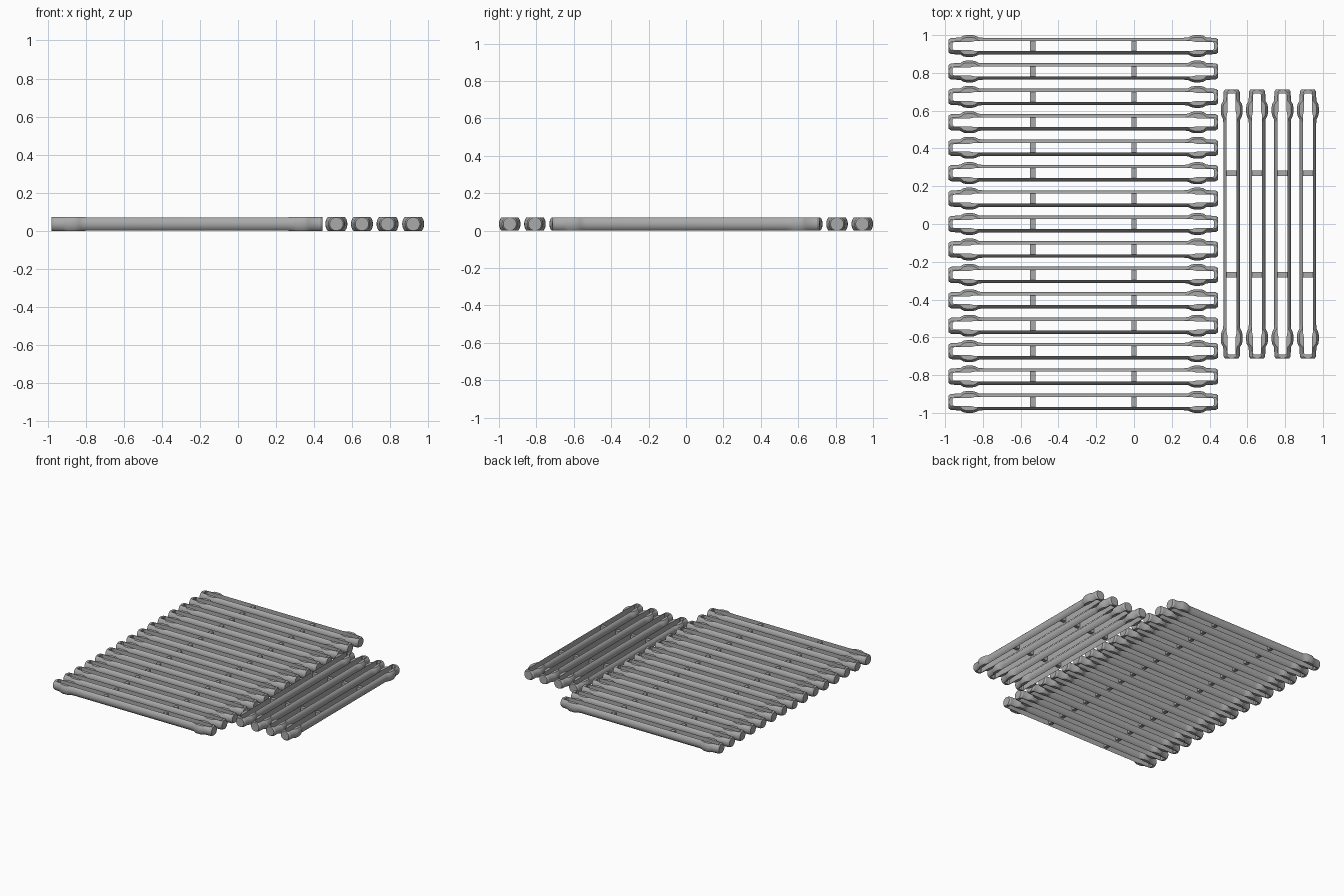
import bpy, bmesh, math
from mathutils import Matrix, Vector

if "Cube" in bpy.data.objects:
    bpy.data.objects.remove(bpy.data.objects["Cube"])

HALF, HZ, PITCH = 0.713, 0.0355, 0.1346

grey = bpy.data.materials.new("mid_grey")
grey.diffuse_color = (0.40, 0.40, 0.40, 1)
grey.use_nodes = True
grey.node_tree.nodes["Principled BSDF"].inputs["Base Color"].default_value = grey.diffuse_color


def new_object(name, mesh):
    ob = bpy.data.objects.new(name, mesh)
    bpy.context.collection.objects.link(ob)
    return ob


def rod_mesh():
    # Turned rod with a bulge near each end, trimmed flat above and below
    end = [(HALF, 0.035), (HALF - 0.012, 0.043), (HALF - 0.062, 0.045),
           (HALF - 0.078, 0.055), (HALF - 0.095, 0.058), (HALF - 0.125, 0.058),
           (HALF - 0.142, 0.054), (HALF - 0.158, 0.046), (HALF - 0.18, 0.044)]
    profile = [(-x, r) for x, r in end] + [(x, r) for x, r in reversed(end)]
    n = 32
    bm = bmesh.new()
    rings = [[bm.verts.new((x, r * math.cos(2 * math.pi * (i + 0.5) / n),
                            r * math.sin(2 * math.pi * (i + 0.5) / n)))
              for i in range(n)] for x, r in profile]
    for a, b in zip(rings, rings[1:]):
        for i in range(n):
            j = (i + 1) % n
            bm.faces.new((a[i], a[j], b[j], b[i]))
    bm.faces.new(rings[0])
    bm.faces.new(rings[-1])
    for s in (1, -1):
        res = bmesh.ops.bisect_plane(bm, geom=bm.verts[:] + bm.edges[:] + bm.faces[:],
                                     plane_co=(0, 0, s * HZ), plane_no=(0, 0, s),
                                     clear_outer=True)
        edges = [e for e in res["geom_cut"] if isinstance(e, bmesh.types.BMEdge)]
        bmesh.ops.edgeloop_fill(bm, edges=edges)
    bmesh.ops.recalc_face_normals(bm, faces=bm.faces[:])
    me = bpy.data.meshes.new("rod")
    bm.to_mesh(me)
    bm.free()
    return me


def slot_mesh():
    # Long through slot, slightly narrower at both rounded ends
    q = [(0.575, 0.026), (0.60, 0.021), (0.685, 0.021), (0.692, 0.015)]
    pts = (q + [(x, -y) for x, y in reversed(q)]
           + [(-x, -y) for x, y in q] + [(-x, y) for x, y in reversed(q)])
    bm = bmesh.new()
    face = bm.faces.new([bm.verts.new((x, y, -0.1)) for x, y in pts])
    res = bmesh.ops.extrude_face_region(bm, geom=[face])
    bmesh.ops.translate(bm, vec=(0, 0, 0.2),
                        verts=[v for v in res["geom"] if isinstance(v, bmesh.types.BMVert)])
    bmesh.ops.recalc_face_normals(bm, faces=bm.faces[:])
    me = bpy.data.meshes.new("slot")
    bm.to_mesh(me)
    bm.free()
    return me


# Slotted rod
rod = new_object("rod", rod_mesh())
slot = new_object("slot_cutter", slot_mesh())
slot.hide_render = True
mod = rod.modifiers.new("slot", "BOOLEAN")
mod.operation, mod.solver, mod.object = "DIFFERENCE", "EXACT", slot
bpy.context.view_layer.update()
link = bpy.data.meshes.new_from_object(rod.evaluated_get(bpy.context.evaluated_depsgraph_get()))
link.name = "slotted_rod"
bpy.data.objects.remove(rod)
bpy.data.objects.remove(slot)

# Two cross ties inside the slot
bm = bmesh.new()
bm.from_mesh(link)
for x in (-0.268, 0.268):
    bmesh.ops.create_cube(bm, size=1, matrix=Matrix.Translation((x, 0, 0))
                          @ Matrix.Diagonal((0.028, 0.056, 0.045, 1)))
bm.to_mesh(link)
bm.free()
link.materials.clear()
link.materials.append(grey)

# Smooth shading with sharp corners, set once on the shared mesh
first = new_object("crosswise_rod_1", link)
bpy.context.view_layer.objects.active = first
first.select_set(True)
bpy.ops.object.shade_smooth_by_angle(angle=math.radians(30))

# Fifteen rods across the left, four standing lengthwise on the right
for i in range(15):
    ob = first if i == 0 else new_object(f"crosswise_rod_{i + 1}", link)
    ob.location = Vector((-0.268, (7 - i) * PITCH, HZ))
for i in range(4):
    ob = new_object(f"lengthwise_rod_{i + 1}", link)
    ob.location = Vector((0.517 + i * PITCH, 0, HZ))
    ob.rotation_euler.z = math.pi / 2
